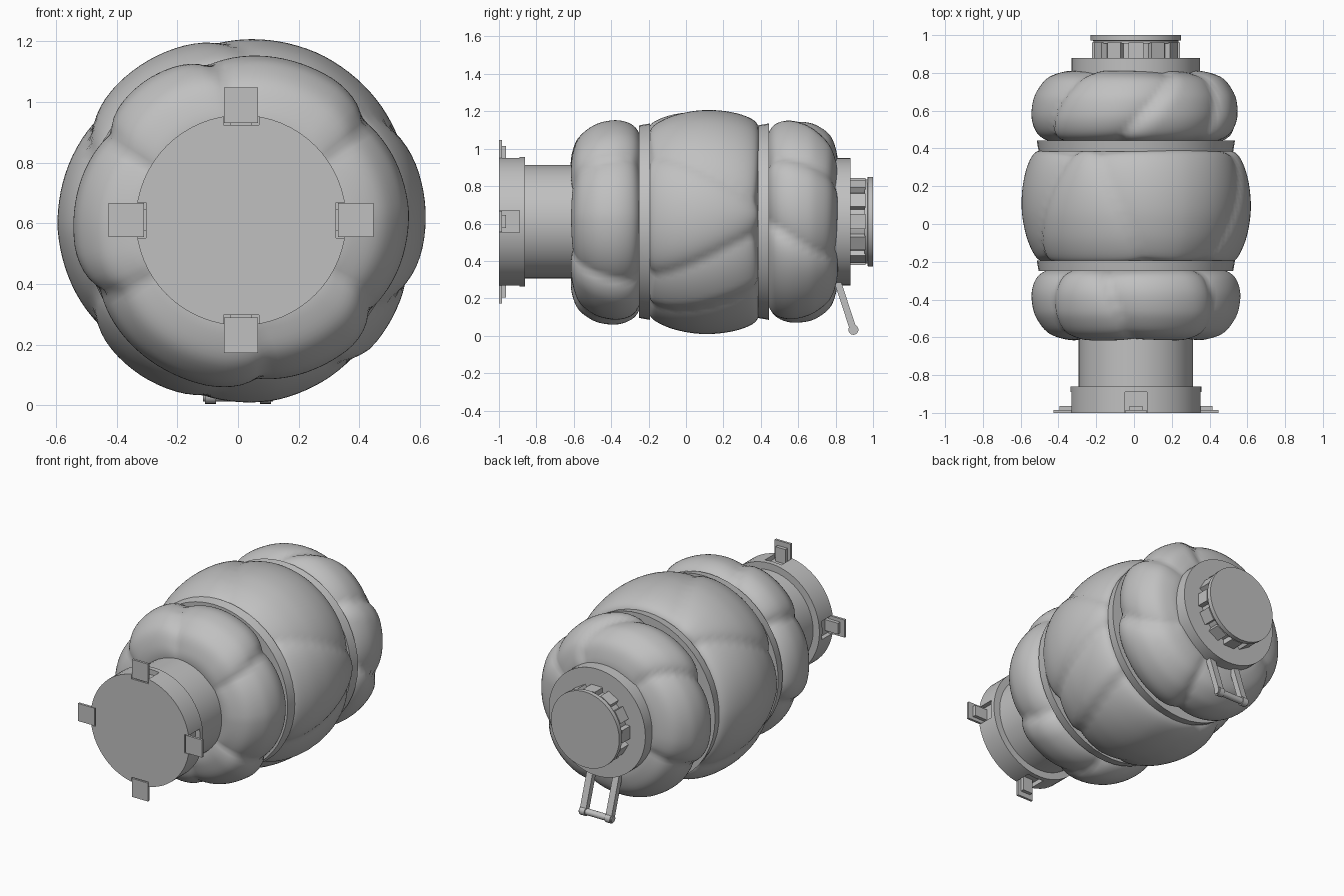
import bpy, bmesh, math
from mathutils import Matrix, Vector

if "Cube" in bpy.data.objects:
    bpy.data.objects.remove(bpy.data.objects["Cube"])

CX, CZ = 0.01, 0.61          # main axis, running along y
grey = bpy.data.materials.new("light grey")
grey.diffuse_color = (0.53, 0.53, 0.53, 1)
grey.use_nodes = True
grey.node_tree.nodes["Principled BSDF"].inputs["Base Color"].default_value = grey.diffuse_color


def finish(name, bm, angle=30):
    bmesh.ops.recalc_face_normals(bm, faces=bm.faces)
    me = bpy.data.meshes.new(name)
    bm.to_mesh(me)
    bm.free()
    ob = bpy.data.objects.new(name, me)
    bpy.context.collection.objects.link(ob)
    me.materials.append(grey)
    bpy.ops.object.select_all(action='DESELECT')
    ob.select_set(True)
    bpy.context.view_layer.objects.active = ob
    bpy.ops.object.shade_smooth_by_angle(angle=math.radians(angle))
    return ob


def revolve(name, profile, sides, shape=None, angle=30):
    """Turn (radius, y) points about the main axis; shape may bend each point."""
    bm = bmesh.new()
    rings = []
    for r, y in profile:
        ring = []
        for k in range(sides):
            a = 2 * math.pi * k / sides
            rr, yy = shape(r, y, math.degrees(a)) if shape else (r, y)
            ring.append(bm.verts.new((CX + rr * math.cos(a), yy, CZ + rr * math.sin(a))))
        rings.append(ring)
    for p, q in zip(rings, rings[1:]):
        for k in range(sides):
            j = (k + 1) % sides
            bm.faces.new((p[k], p[j], q[j], q[k]))
    bm.faces.new(rings[0])
    bm.faces.new(rings[-1])
    return finish(name, bm, angle)


def add_box(bm, turn, r0, r1, y0, y1, width):
    """Box reaching from radius r0 to r1, turned about the main axis."""
    m = (Matrix.Translation((CX, 0, CZ)) @ Matrix.Rotation(turn, 4, 'Y')
         @ Matrix.Translation(((r0 + r1) / 2, (y0 + y1) / 2, 0))
         @ Matrix.Diagonal((r1 - r0, y1 - y0, width, 1)))
    bmesh.ops.create_cube(bm, size=1, matrix=m)


def smooth_curve(points, steps=4):
    """Smooth curve through the given points."""
    p = [Vector(q) for q in points]
    p = [2 * p[0] - p[1]] + p + [2 * p[-1] - p[-2]]
    out = []
    for a, b, c, d in zip(p, p[1:], p[2:], p[3:]):
        for i in range(steps):
            t = i / steps
            out.append(0.5 * (2 * b + (c - a) * t + (2 * a - 5 * b + 4 * c - d) * t * t
                              + (3 * b - a - 3 * c + d) * t ** 3))
    return out + [p[-2]]


def bulge(name, points, depth, creases):
    """Inflated fabric section, pinched along slanted creases."""
    y0, y1 = min(q[1] for q in points), max(q[1] for q in points)
    mid = (y0 + y1) / 2
    r_in, r_out = min(q[0] for q in points), max(q[0] for q in points)

    def pinch(r, y, deg):
        f = (y - y0) / (y1 - y0)
        dent = 0
        for a0, a1, strength in creases:
            d = (deg - (a0 + (a1 - a0) * f) + 180) % 360 - 180
            w = 6 if d * (a1 - a0) > 0 else 18      # one steep, one soft side
            dent = max(dent, strength * math.exp(-abs(d) / w))
        k = (r - r_in) / (r_out - r_in)
        return r - depth * dent * k, mid + (y - mid) * (1 - 0.1 * dent * min(1, 2 * k))

    revolve(name, smooth_curve(points), 120, pinch, 50)


# Inflated sections: (radius, distance outward from the strap)
end_section = [(.40, -.03), (.49, 0), (.535, .04), (.558, .11), (.553, .19), (.53, .255),
               (.475, .325), (.40, .358), (.32, .366), (.22, .34)]
bulge("front_bulge", [(r, -0.25 - u) for r, u in end_section], 0.045,
      [(94, 110, .9), (150, 143, 1), (212, 200, 1), (282, 270, .8), (330, 320, 1), (35, 44, .9)])
bulge("back_bulge", [(r, 0.445 + u) for r, u in end_section], 0.045,
      [(102, 65, .9), (155, 130, 1), (44, 32, .9), (0, -26, 1), (214, 202, 1), (275, 290, .9)])
bulge("middle_bulge", [(.42, -.215), (.50, -.205), (.54, -.175), (.58, -.09), (.603, .01), (.61, .10),
                       (.603, .2), (.58, .3), (.545, .37), (.50, .395), (.42, .405)], 0.035,
      [(85, 112, .7), (160, 130, 1), (43, 12, .8), (-34, -6, 1),
       (205, 228, .9), (266, 248, .6), (300, 318, .8)])

# Straps between the sections
for name, y in (("front_strap", -0.25), ("back_strap", 0.385)):
    revolve(name, [(0.40, y), (0.515, y), (0.525, y + 0.058), (0.40, y + 0.058)], 48)

# Docking neck and notched flange with four latches
revolve("docking_neck", [(0.303, -0.9), (0.303, -0.4)], 64)
flange = revolve("docking_flange", [(0.347, -1.0), (0.347, -0.86)], 64)
cut = bmesh.new()
latch = bmesh.new()
for i in range(4):
    a = i * math.pi / 2
    add_box(cut, a, 0.313, 0.45, -1.02, -0.89, 0.117)
    add_box(latch, a, 0.32, 0.437, -1.0, -0.985, 0.112)      # plate
    add_box(latch, a, 0.310, 0.405, -0.990, -0.963, 0.07)    # block
cutter = finish("notch_cutter", cut)
mod = flange.modifiers.new("notches", 'BOOLEAN')
mod.object = cutter
mod.solver = 'EXACT'
bpy.context.view_layer.objects.active = flange
bpy.ops.object.select_all(action='DESELECT')
flange.select_set(True)
bpy.ops.object.modifier_apply(modifier="notches")
bpy.ops.object.shade_smooth_by_angle(angle=math.radians(30))
bpy.data.objects.remove(cutter)
finish("docking_latches", latch)

# Rear collar, ribbed hub and end cap
revolve("rear_collar", [(0.34, 0.74), (0.34, 0.88)], 64)
revolve("hub_core", [(0.205, 0.86), (0.205, 0.98)], 48)
ribs = bmesh.new()
for i in range(12):
    add_box(ribs, i * math.pi / 6, 0.18, 0.233, 0.87, 0.96, 0.08)
finish("hub_ribs", ribs)
revolve("end_cap", [(0.225, 0.955), (0.225, 0.97), (0.24, 0.972), (0.24, 1.0)], 64)

# Hinged handle: two arms and a crossbar
top, end = Vector((0, 0.812, 0.285)), Vector((0, 0.895, 0.032))
tilt = (end - top).to_track_quat('Z', 'X').to_matrix().to_4x4()
arms = bmesh.new()
bar = bmesh.new()
across = Matrix.Rotation(math.pi / 2, 4, 'Y')


def add_rod(bm, x, radius, length):
    bmesh.ops.create_cone(bm, cap_ends=True, segments=20, radius1=radius, radius2=radius,
                          depth=length, matrix=Matrix.Translation(end + Vector((x, 0, 0))) @ across)


for x in (-0.09, 0.09):
    m = (Matrix.Translation((top + end) / 2 + Vector((x, 0, 0))) @ tilt
         @ Matrix.Diagonal((0.036, 0.042, (end - top).length, 1)))
    bmesh.ops.create_cube(arms, size=1, matrix=m)
    add_rod(arms, x, 0.027, 0.036)
finish("handle_arms", arms)
add_rod(bar, 0, 0.02, 0.23)
finish("handle_crossbar", bar)
